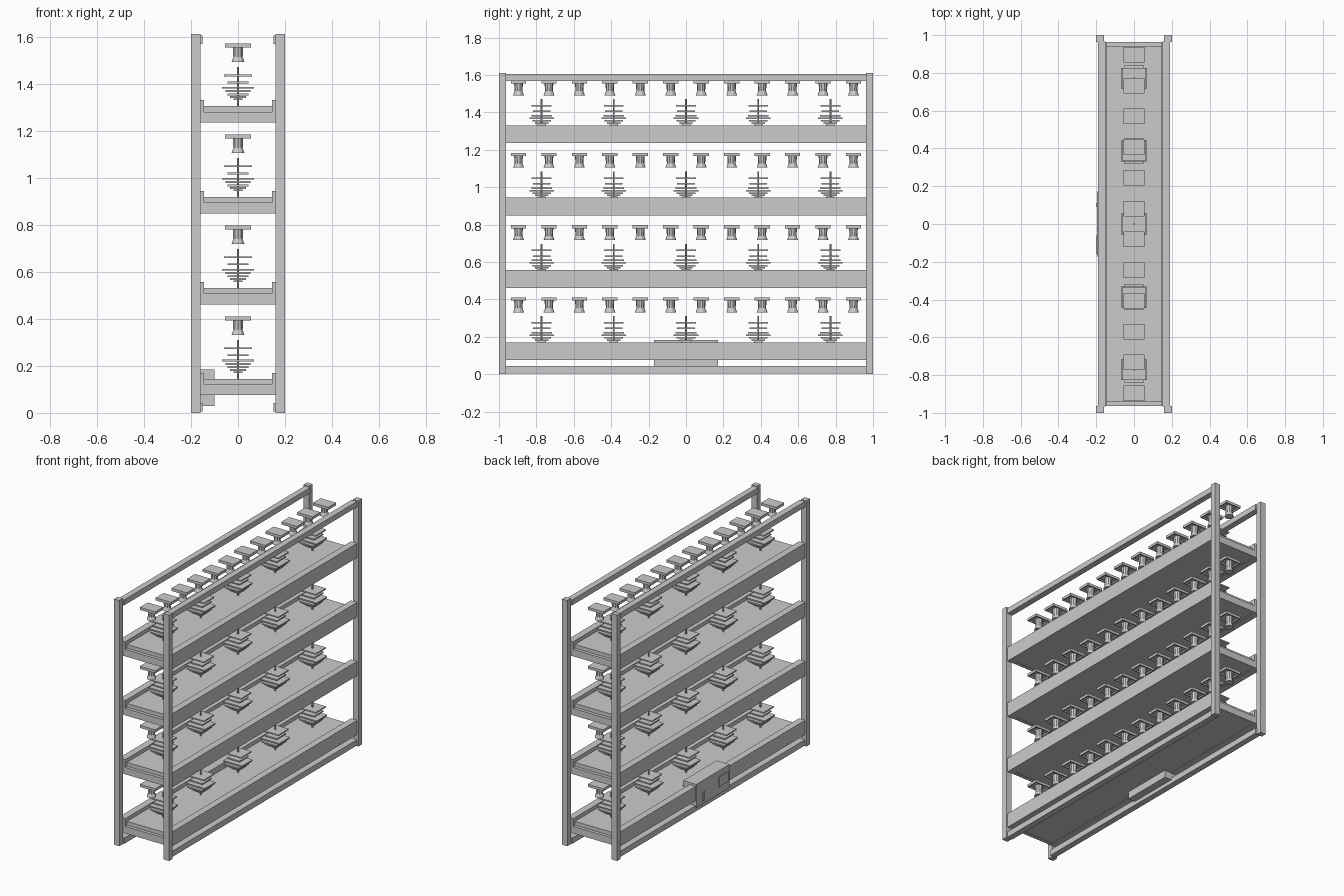
import bpy, bmesh, math
from mathutils import Matrix

if "Cube" in bpy.data.objects:
    bpy.data.objects.remove(bpy.data.objects["Cube"])

grey = bpy.data.materials.new("light_grey")
grey.diffuse_color = (0.6, 0.6, 0.6, 1)
grey.use_nodes = True
grey.node_tree.nodes["Principled BSDF"].inputs["Base Color"].default_value = grey.diffuse_color


def finish(name, bm):
    me = bpy.data.meshes.new(name)
    bm.to_mesh(me)
    bm.free()
    me.materials.append(grey)
    ob = bpy.data.objects.new(name, me)
    bpy.context.collection.objects.link(ob)
    return ob


def add_box(bm, x0, x1, y0, y1, z0, z1):
    m = Matrix.Translation(((x0 + x1) / 2, (y0 + y1) / 2, (z0 + z1) / 2))
    m = m @ Matrix.Diagonal((x1 - x0, y1 - y0, z1 - z0, 1))
    bmesh.ops.create_cube(bm, size=1, matrix=m)


def boxes(name, items):
    bm = bmesh.new()
    for it in items:
        add_box(bm, *it)
    return finish(name, bm)


def add_cone(bm, r_low, r_high, z0, z1, sides):
    bmesh.ops.create_cone(bm, cap_ends=True, segments=sides, radius1=r_low, radius2=r_high,
                          depth=z1 - z0, matrix=Matrix.Translation((0, 0, (z0 + z1) / 2)))


def copy(src, name, y, z):
    ob = bpy.data.objects.new(name, src.data)
    ob.location = (0, y, z)
    bpy.context.collection.objects.link(ob)


def side(s, a, b):
    return (a, b) if s > 0 else (-b, -a)


# Corner posts and long rails
for s in (-1, 1):
    n = "right" if s > 0 else "left"
    for t in (-1, 1):
        boxes(f"{n}_{'back' if t > 0 else 'front'}_post",
              [(*side(s, 0.16, 0.2), *side(t, 0.963, 1.0), 0, 1.61)])
    boxes(f"{n}_top_rail", [(*side(s, 0.15, 0.19), -0.965, 0.965, 1.568, 1.604)])
    boxes(f"{n}_bottom_rail", [(*side(s, 0.15, 0.19), -0.965, 0.965, 0.005, 0.043)])

# Plant: stem with stacked square leaf plates (height, half x, half y)
bm = bmesh.new()
add_cone(bm, 0.005, 0.005, 0, 0.165, 8)
for z, hx, hy in ((0.13, 0.06, 0.053), (0.1, 0.045, 0.047), (0.077, 0.068, 0.055),
                  (0.063, 0.053, 0.066), (0.049, 0.045, 0.05), (0.037, 0.033, 0.036),
                  (0.028, 0.02, 0.023)):
    add_box(bm, -hx, hx, -hy, hy, z - 0.004, z + 0.004)
plant = finish("plant", bm)

# Lamp: hollow plate on top of a flared shade
bm = bmesh.new()
add_box(bm, -0.056, 0.056, -0.041, 0.041, 0.257, 0.265)
for s in (-1, 1):
    add_box(bm, *side(s, 0.049, 0.056), -0.041, 0.041, 0.248, 0.257)
    add_box(bm, -0.049, 0.049, *side(s, 0.034, 0.041), 0.248, 0.257)
add_cone(bm, 0.021, 0.024, 0.208, 0.257, 10)
add_cone(bm, 0.029, 0.021, 0.186, 0.208, 10)
lamp = finish("lamp", bm)

# Shelf tray: floor, side walls, end bars
shelf = boxes("shelf_tray", [
    (-0.15, 0.15, -0.942, 0.942, -0.067, 0),
    (0.145, 0.19, -0.963, 0.963, -0.07, 0.025),
    (-0.19, -0.145, -0.963, 0.963, -0.07, 0.025),
    (-0.15, 0.15, 0.94, 0.963, -0.07, -0.025),
    (-0.15, 0.15, -0.963, -0.94, -0.07, -0.025)])

# Repeat on four levels
for i in range(4):
    z = 0.145 + i * 0.3867
    copy(shelf, f"shelf_tray_{i}", 0, z)
    for j in range(5):
        copy(plant, f"plant_{i}_{j}", (j - 2) * 0.386, z)
    for j in range(12):
        copy(lamp, f"lamp_{i}_{j}", (j - 5.5) * 0.1628, z)
for ob in (plant, lamp, shelf):
    bpy.data.objects.remove(ob)

# Control box on the left side with panel and handle
boxes("control_box", [(-0.195, -0.1, -0.172, 0.172, 0.03, 0.184)])
boxes("control_panel", [(-0.2, -0.194, -0.16, -0.06, 0.08, 0.145)])
boxes("control_handle", [(-0.2, -0.194, 0.09, 0.11, 0.05, 0.11)])
